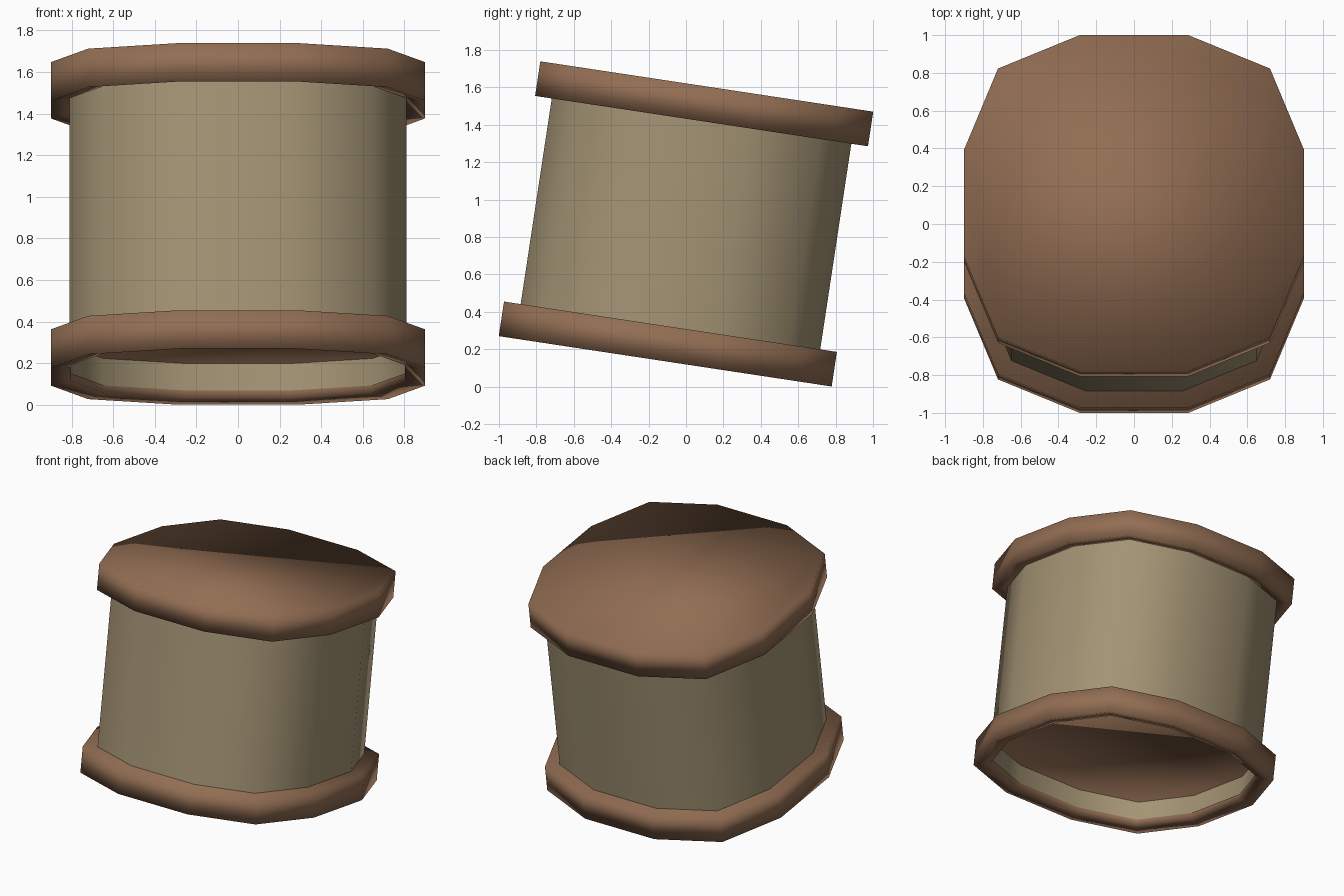
import bpy, bmesh, math
from mathutils import Matrix

if "Cube" in bpy.data.objects:
    bpy.data.objects.remove(bpy.data.objects["Cube"])

H = 1.486          # drum length along its axis
RIM = 0.187        # height of each hoop
TILT = Matrix.Translation((0, 0, 0.87)) @ Matrix.Rotation(math.radians(-8.6), 4, 'X')


def material(name, rgb):
    m = bpy.data.materials.new(name)
    m.diffuse_color = (*rgb, 1)
    m.use_nodes = True
    m.node_tree.nodes["Principled BSDF"].inputs["Base Color"].default_value = m.diffuse_color
    return m


brown = material("leather brown", (0.29, 0.155, 0.087))
tan = material("pale tan", (0.37, 0.295, 0.175))

# Twelve-sided rounded-square outline, counter-clockwise
QUARTER = [(0.9, 0.285), (0.72, 0.72), (0.285, 0.9)]
OUTLINE = []
for q in range(4):
    c, s = round(math.cos(q * math.pi / 2)), round(math.sin(q * math.pi / 2))
    OUTLINE += [(x * c - y * s, x * s + y * c) for x, y in QUARTER]


def shell(name, profile, mat, cap=None):
    """Sweep (scale, height) rings round the outline; optionally cap one ring."""
    bm = bmesh.new()
    rings = [[bm.verts.new((x * k, y * k, z - H / 2)) for x, y in OUTLINE]
             for k, z in profile]
    n = len(OUTLINE)
    for a, b in zip(rings, rings[1:]):
        for i in range(n):
            j = (i + 1) % n
            bm.faces.new((a[i], a[j], b[j], b[i]))
    if cap is not None:
        bm.faces.new(rings[cap])
    for f in bm.faces:
        f.smooth = True
    bm.transform(TILT)
    me = bpy.data.meshes.new(name)
    bm.to_mesh(me)
    bm.free()
    me.materials.append(mat)
    ob = bpy.data.objects.new(name, me)
    bpy.context.collection.objects.link(ob)
    return ob


# Drum wall, open at both ends
shell("drum_wall", [(0.9, 0.02), (0.9, H - 0.002)], tan)

# Two matching lids: closed on top, hollow below with a narrow lip
for name, z in (("bottom_hoop", 0), ("top_lid", H - RIM)):
    shell(name, [(0.893, z + 0.055), (0.893, z + 0.018), (1, z), (1, z + RIM)],
          brown, cap=-1)
